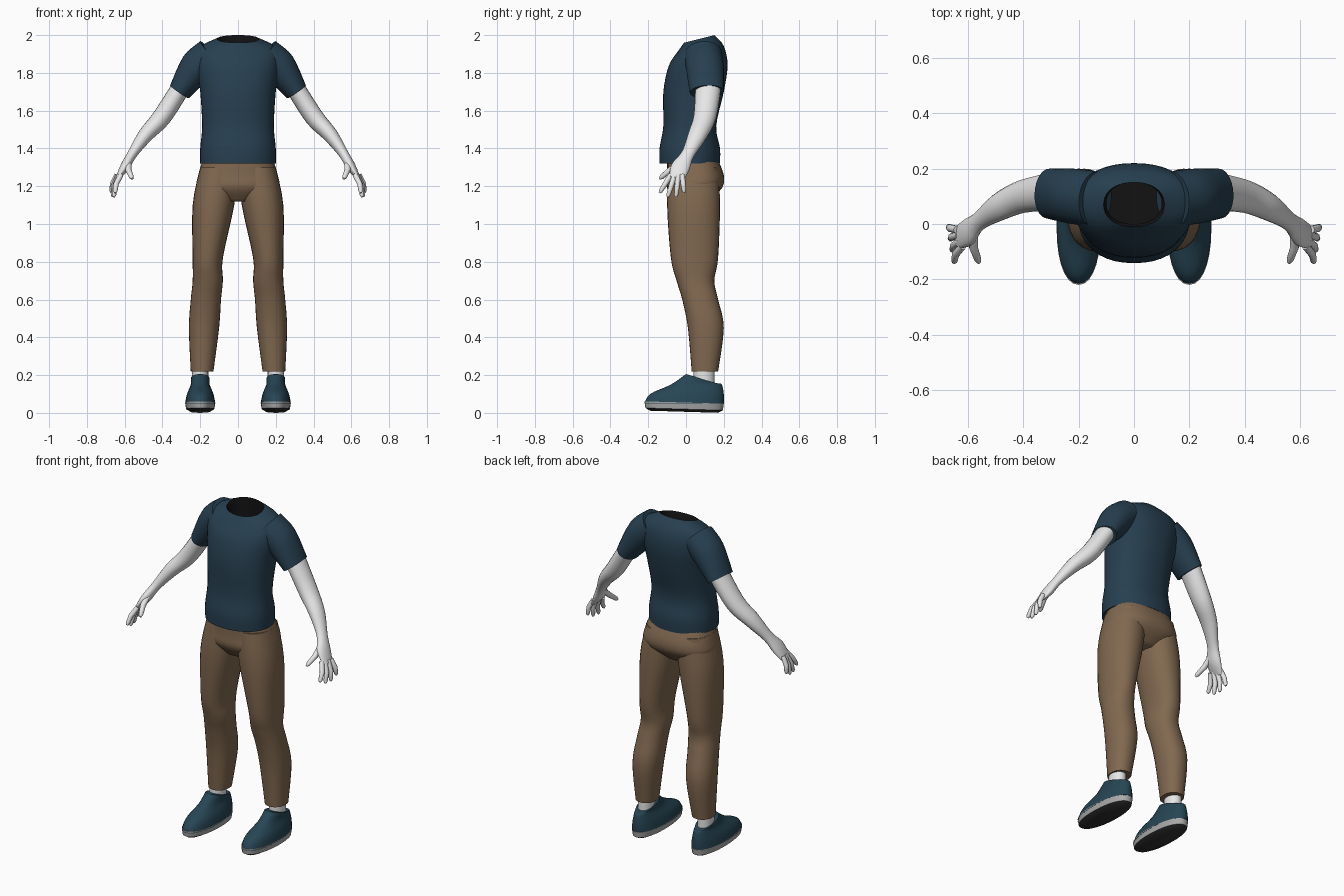
import bpy, bmesh
from math import sin, cos, tau, radians, copysign
from mathutils import Vector

cube = bpy.data.objects.get("Cube")
if cube:
    bpy.data.objects.remove(cube)


def material(name, red, green, blue):
    mat = bpy.data.materials.new(name)
    mat.use_nodes = True
    colour = (red, green, blue, 1)
    mat.diffuse_color = colour
    mat.node_tree.nodes["Principled BSDF"].inputs["Base Color"].default_value = colour
    return mat


navy = material("navy cloth", .02, .05, .08)
dark_lining = material("dark lining", .006, .006, .007)
brown = material("brown cloth", .22, .14, .08)
skin = material("pale skin", .8, .8, .8)
canvas = material("blue canvas", .02, .06, .09)
rubber = material("grey rubber", .4, .4, .4)
tread = material("dark tread", .03, .03, .03)


def slab(height, middle, half_width, front, back, tilt=0):
    """Level ring; tilt raises its back edge. A ring is a centre and two half axes."""
    depth = (back - front) / 2
    return (Vector((middle, front + depth, height)),
            Vector((half_width, 0, 0)),
            Vector((0, depth, depth * tilt)))


def across(path):
    """Rings square to a path of (point, thin radius, deep radius)."""
    points = [Vector(point) for point, thin, deep in path]
    rings = []
    for i, (point, thin, deep) in enumerate(path):
        following = points[min(i + 1, len(points) - 1)]
        previous = points[max(i - 1, 0)]
        along = (following - previous).normalized()
        deep_axis = Vector((0, 1, 0))
        deep_axis = (deep_axis - along * deep_axis.dot(along)).normalized()
        rings.append((points[i], along.cross(deep_axis) * thin, deep_axis * deep))
    return rings


def refine(rings, steps=4):
    """Add rings on a smooth spline through the given ones."""
    last = len(rings) - 1
    result = []
    for i in range(last):
        before, start, end, after = (rings[min(max(j, 0), last)]
                                     for j in range(i - 1, i + 3))
        for step in range(steps):
            t = step / steps
            ring = []
            for a, b, c, d in zip(before, start, end, after):
                slope_in, slope_out = (c - a) / 2, (d - b) / 2
                blend = t * t * (3 - 2 * t)
                ring.append(b.lerp(c, blend)
                            + slope_in * t * (1 - t) ** 2
                            - slope_out * t * t * (1 - t))
            result.append(tuple(ring))
    return result + [rings[last]]


def rounded(value, power):
    return copysign(abs(value) ** (2 / power), value)


def loft(name, rings, mat, side=1, sides=28, power=2.0, lining=()):
    """Skin a closed surface over the rings; lining rings carry on in the dark colour."""
    bm = bmesh.new()
    loops = []
    for centre, wide, deep in [*rings, *lining]:
        loop = []
        for k in range(sides):
            angle = tau * k / sides
            point = (centre + wide * rounded(cos(angle), power)
                     + deep * rounded(sin(angle), power))
            point.x *= side
            loop.append(bm.verts.new(point))
        loops.append(loop)
    for i, (lower, upper) in enumerate(zip(loops, loops[1:])):
        for k in range(sides):
            face = bm.faces.new((lower[k], lower[k - 1], upper[k - 1], upper[k]))
            face.material_index = int(i >= len(rings) - 1)
    bm.faces.new(loops[0])
    bm.faces.new(loops[-1]).material_index = int(bool(lining))
    bmesh.ops.recalc_face_normals(bm, faces=bm.faces)
    mesh = bpy.data.meshes.new(name)
    bm.to_mesh(mesh)
    bm.free()
    mesh.materials.append(mat)
    if lining:
        mesh.materials.append(dark_lining)
    part = bpy.data.objects.new(name, mesh)
    bpy.context.collection.objects.link(part)
    bpy.ops.object.select_all(action='DESELECT')
    part.select_set(True)
    bpy.context.view_layer.objects.active = part
    bpy.ops.object.shade_smooth_by_angle(angle=radians(55))


def digit(name, base, tip, radius, side):
    """Slightly bent finger that narrows to its tip."""
    base, tip = Vector(base), Vector(tip)
    bend = base.lerp(tip, .5) + Vector((.01, 0, 0))
    path = [(base, radius, radius), (bend, radius, radius),
            (bend.lerp(tip, .8), radius * .8, radius * .8),
            (tip, radius * .4, radius * .4)]
    loft(name, across(path), skin, side, sides=10)


# Shirt body from hem to sloping collar, with a lining down the neck
shirt = [slab(1.32, 0, .2, -.14, .18), slab(1.4, 0, .2, -.14, .18),
         slab(1.52, 0, .19, -.12, .16), slab(1.7, 0, .2, -.12, .2),
         slab(1.84, 0, .22, -.09, .22), slab(1.93, 0, .21, -.04, .2, .1),
         slab(1.98, 0, .11, -.01, .15, .25)]
neck = [slab(1.96, 0, .1, 0, .15, .25), slab(1.8, 0, .1, 0, .15)]
loft("shirt_body", refine(shirt), navy, sides=40, power=2.2, lining=neck)

# Seat of the trousers
hips = [slab(1.12, 0, .08, -.05, .12), slab(1.19, 0, .21, -.1, .19),
        slab(1.26, 0, .21, -.1, .2), slab(1.36, 0, .18, -.1, .16)]
loft("trouser_hips", refine(hips), brown, sides=40, power=2.4)

sleeve = [((.14, .09, 1.9), .09, .1), ((.22, .1, 1.83), .09, .1),
          ((.31, .11, 1.7), .06, .09)]

arm = [((.28, .12, 1.76), .05, .07), ((.4, .1, 1.57), .05, .06),
       ((.49, .06, 1.47), .04, .05), ((.56, .01, 1.37), .026, .035),
       ((.6, -.03, 1.3), .025, .05), ((.64, -.05, 1.24), .01, .04)]

leg = [slab(.22, .19, .06, .03, .17), slab(.45, .18, .08, .01, .2),
       slab(.6, .17, .08, -.02, .17), slab(.7, .16, .08, -.05, .15),
       slab(.82, .16, .08, -.08, .17), slab(1.1, .13, .11, -.1, .18),
       slab(1.3, .1, .1, -.09, .17)]

upper = [slab(.05, .2, .08, -.22, .2), slab(.1, .2, .07, -.19, .2),
         slab(.15, .2, .05, -.08, .19), slab(.18, .2, .05, 0, .17, -.3)]


def footprint(height, inset):
    """Outline of the sole, with the toe lifted a little."""
    return slab(height, .2, .08 - inset, inset - .22, .2 - inset, -.03)


for name, side in (("left", 1), ("right", -1)):
    # Sleeve, arm and hand
    loft(name + "_sleeve", refine(across(sleeve)), navy, side)
    loft(name + "_arm", refine(across(arm)), skin, side, sides=20)
    digit(name + "_thumb", (.58, -.03, 1.33), (.56, -.14, 1.24), .016, side)
    for i, finger in enumerate(("index", "middle", "ring", "little")):
        spread = i / 3
        base = (.62 + .02 * spread, .06 * spread - .08, 1.26)
        tip = (.65 + .02 * spread, .13 * spread - .14,
               1.14 + .1 * (spread - .5) ** 2)
        digit(f"{name}_{finger}_finger", base, tip, .014, side)

    # Trouser leg and bare ankle
    loft(name + "_trouser_leg", refine(leg), brown, side, power=2.2)
    ankle = [slab(height, .2, .043, .04, .15) for height in (.13, .26)]
    loft(name + "_ankle", ankle, skin, side, sides=20)

    # Shoe upper, rubber rim and tread
    loft(name + "_shoe_upper", refine(upper), canvas, side, power=2.2)
    loft(name + "_shoe_rim", [footprint(.02, .005), footprint(.055, 0)],
         rubber, side, power=2.2)
    loft(name + "_shoe_tread", [footprint(.006, .03), footprint(.02, .006)],
         tread, side, power=2.2)
